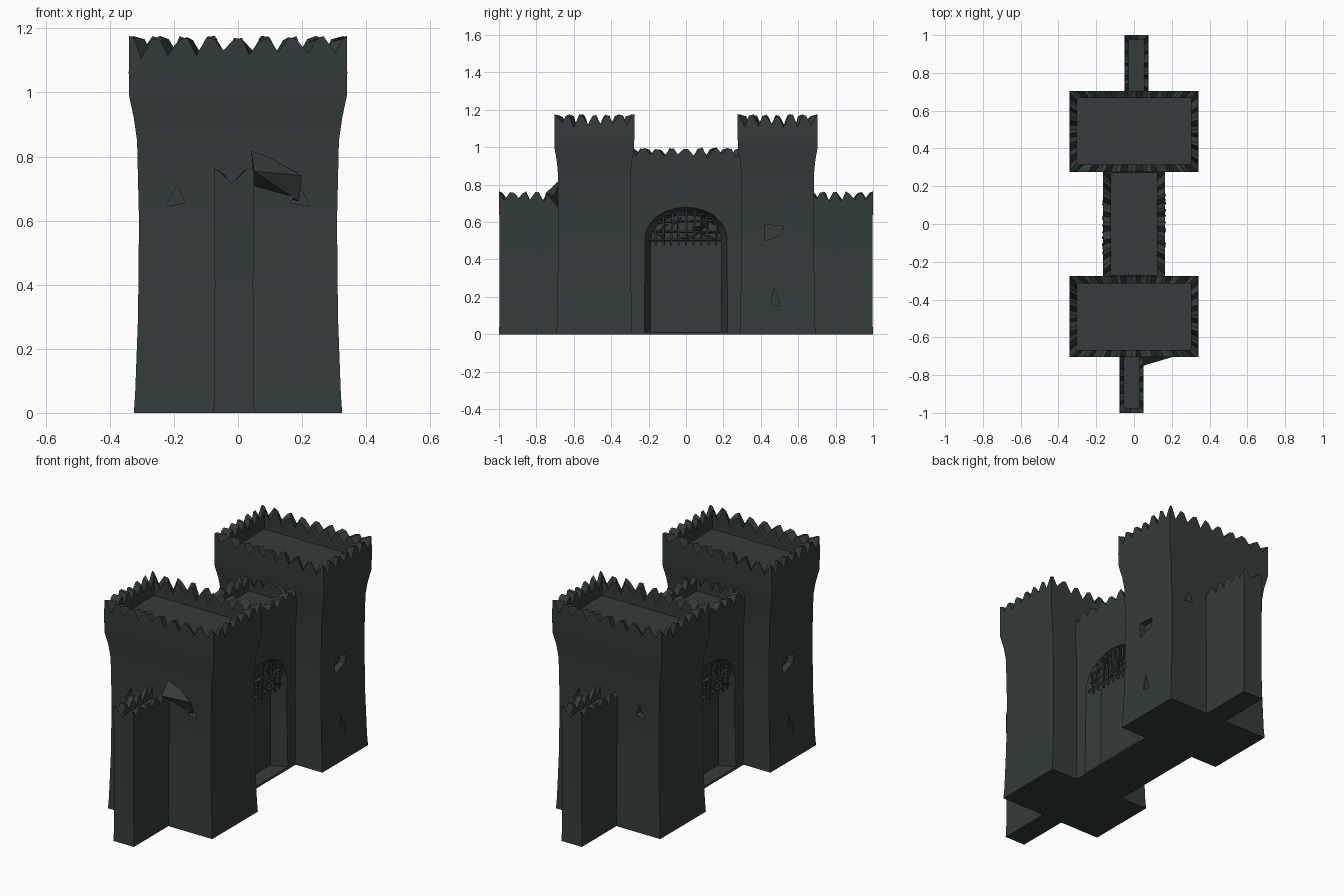
import bpy, bmesh, math, random
from mathutils import Vector, Matrix

if "Cube" in bpy.data.objects:
    bpy.data.objects.remove(bpy.data.objects["Cube"])

random.seed(4)
stone = bpy.data.materials.new("dark_slate_stone")
stone.diffuse_color = (0.033, 0.045, 0.043, 1)
stone.use_nodes = True
stone.node_tree.nodes["Principled BSDF"].inputs["Base Color"].default_value = stone.diffuse_color


def finish(name, bm, angle=35):
    bmesh.ops.recalc_face_normals(bm, faces=bm.faces)
    me = bpy.data.meshes.new(name)
    bm.to_mesh(me)
    bm.free()
    me.materials.append(stone)
    ob = bpy.data.objects.new(name, me)
    bpy.context.collection.objects.link(ob)
    smooth(ob, angle)
    return ob


def smooth(ob, angle=35):
    bpy.ops.object.select_all(action='DESELECT')
    ob.select_set(True)
    bpy.context.view_layer.objects.active = ob
    bpy.ops.object.shade_smooth_by_angle(angle=math.radians(angle))


def battlement(name, cx, cy, profile, nx, ny, thick, roof, notch):
    """Lofted rectangular block; profile rows are (z, half x, half y), top row is jagged."""
    corners = [(-1, -1), (1, -1), (1, 1), (-1, 1)]
    pts = []
    for i, (a, b) in enumerate(zip(corners, corners[1:] + corners[:1])):
        n = ny if i % 2 else nx
        fr = [(0, 0)]
        for k in range(n):
            fr += [((k + .14) / n, 0), ((k + .5 + random.uniform(-.1, .1)) / n, 1), ((k + .86) / n, 0)]
        pts += [(a[0] + (b[0] - a[0]) * f, a[1] + (b[1] - a[1]) * f, d) for f, d in fr]
    top, hx, hy = profile[-1]
    drop = [d * (notch + random.uniform(-.012, .012)) + (random.uniform(0, .015) if not d else 0) for _, _, d in pts]
    bm = bmesh.new()

    def ring(z, rx, ry, jag=False):
        return [bm.verts.new((cx + u * rx, cy + v * ry, z - (drop[i] if jag else 0)))
                for i, (u, v, _) in enumerate(pts)]

    rings = [ring(z, rx, ry) for z, rx, ry in profile[:-1]]
    rings.append(ring(top, hx, hy, True))
    rings.append(ring(top - .01, hx - thick, hy - thick, True))
    rings.append(ring(roof, hx - thick, hy - thick))
    for r, s in zip(rings, rings[1:]):
        for i in range(len(r)):
            j = (i + 1) % len(r)
            bm.faces.new((r[i], r[j], s[j], s[i]))
    bm.faces.new(rings[0][::-1])
    bm.faces.new(rings[-1])
    return finish(name, bm)


def prism(name, outer, inner):
    """Solid between two matching outlines."""
    bm = bmesh.new()
    a = [bm.verts.new(p) for p in outer]
    b = [bm.verts.new(p) for p in inner]
    bm.faces.new(a)
    bm.faces.new(b[::-1])
    for i in range(len(a)):
        j = (i + 1) % len(a)
        bm.faces.new((a[i], b[i], b[j], a[j]))
    return finish(name, bm)


def cut(ob, cutter):
    m = ob.modifiers.new("cut", 'BOOLEAN')
    m.operation, m.solver, m.object = 'DIFFERENCE', 'EXACT', cutter
    bpy.context.view_layer.objects.active = ob
    bpy.ops.object.modifier_apply(modifier=m.name)
    bpy.data.objects.remove(cutter)


def half_turn(ob, name):
    """Copy turned 180 degrees about z."""
    c = ob.copy()
    c.data = ob.data.copy()
    c.data.transform(Matrix.Rotation(math.pi, 4, 'Z'))
    c.name = name
    bpy.context.collection.objects.link(c)
    return c


# towers with flared parapets
tower = battlement("front_tower", 0, -.49, [
    (0, .325, .203), (.06, .321, .2), (.3, .312, .196), (.6, .309, .193), (.85, .315, .194),
    (.92, .325, .2), (.99, .34, .212), (1.06, .341, .214), (1.177, .34, .214)],
    8, 6, .038, 1.06, .06)

# small ragged window recesses
for s in (-1, 1):
    tri = [(s * .225, .645), (s * .165, .655), (s * .19, .71)]
    cut(tower, prism("window_cutter", [(x, -.8, z) for x, z in tri], [(x, -.645, z) for x, z in tri]))
for shape in ([(-.42, .585), (-.52, .58), (-.51, .53), (-.42, .50)],
              [(-.47, .25), (-.505, .15), (-.455, .16)]):
    cut(tower, prism("window_cutter", [(-.5, y, z) for y, z in shape], [(-.275, y, z) for y, z in shape]))
smooth(tower)
half_turn(tower, "back_tower")

# low side walls
wall = battlement("front_wall", -.0125, -.83, [
    (0, .064, .17), (.05, .062, .168), (.4, .06, .167), (.62, .061, .168), (.69, .0625, .17),
    (.765, .0625, .17)], 1, 5, .022, .69, .05)
half_turn(wall, "back_wall")

# broken stone spur on the front tower
bm = bmesh.new()
for p in [(.05, -.75, .755), (.2, -.705, .74), (.04, -.67, .83), (.05, -.67, .70), (.19, -.67, .66)]:
    bm.verts.new(p)
bmesh.ops.convex_hull(bm, input=bm.verts[:])
finish("stone_spur", bm)

# gatehouse between the towers
gate = battlement("gatehouse", 0, 0, [
    (0, .158, .31), (.06, .154, .31), (.4, .15, .31), (.72, .15, .31), (.82, .155, .31),
    (.9, .163, .31), (1.0, .163, .31)], 4, 8, .04, .91, .05)


def arch(x, w, spring, rise):
    pts = [(x, -w, .012), (x, w, .012)]
    for i in range(13):
        t = math.pi * i / 12
        pts.append((x, w * math.cos(t), spring + rise * math.sin(t)))
    return pts


# splayed arch recess on both sides
for s in (-1, 1):
    cut(gate, prism("arch_cutter", arch(s * .19, .235, .52, .18), arch(s * .07, .19, .5, .14)))
smooth(gate)

# raised portcullis grating in the arch head
bm = bmesh.new()


def rod(a, b, r=.007):
    a, b = Vector(a), Vector(b)
    d = b - a
    m = Matrix.Translation((a + b) / 2) @ d.to_track_quat('Z', 'Y').to_matrix().to_4x4()
    bmesh.ops.create_cone(bm, cap_ends=True, segments=4, radius1=r, radius2=r, depth=d.length, matrix=m)


def head(y):
    return .5 + .165 * math.sqrt(max(0, 1 - (y / .2) ** 2))


X = .145
rod((X, -.2, .505), (X, .19, .505), .01)
for i in range(9):
    y = -.16 + .04 * i
    rod((X, y, .475), (X + .006, y + random.uniform(-.01, .01), head(y)))
for z in (.55, .6, .64):
    w = .19 * math.sqrt(max(0, 1 - ((z - .5) / .165) ** 2))
    rod((X, -w, z), (X, w, z + random.uniform(-.01, .01)))
for i in range(14):
    y = random.uniform(-.16, .12)
    z = random.uniform(.5, max(.51, head(y) - .05))
    rod((X, y, z), (X + .02, y + .04, z + random.uniform(-.03, .04)), .005)
grate = finish("portcullis_right", bm)
half_turn(grate, "portcullis_left")
